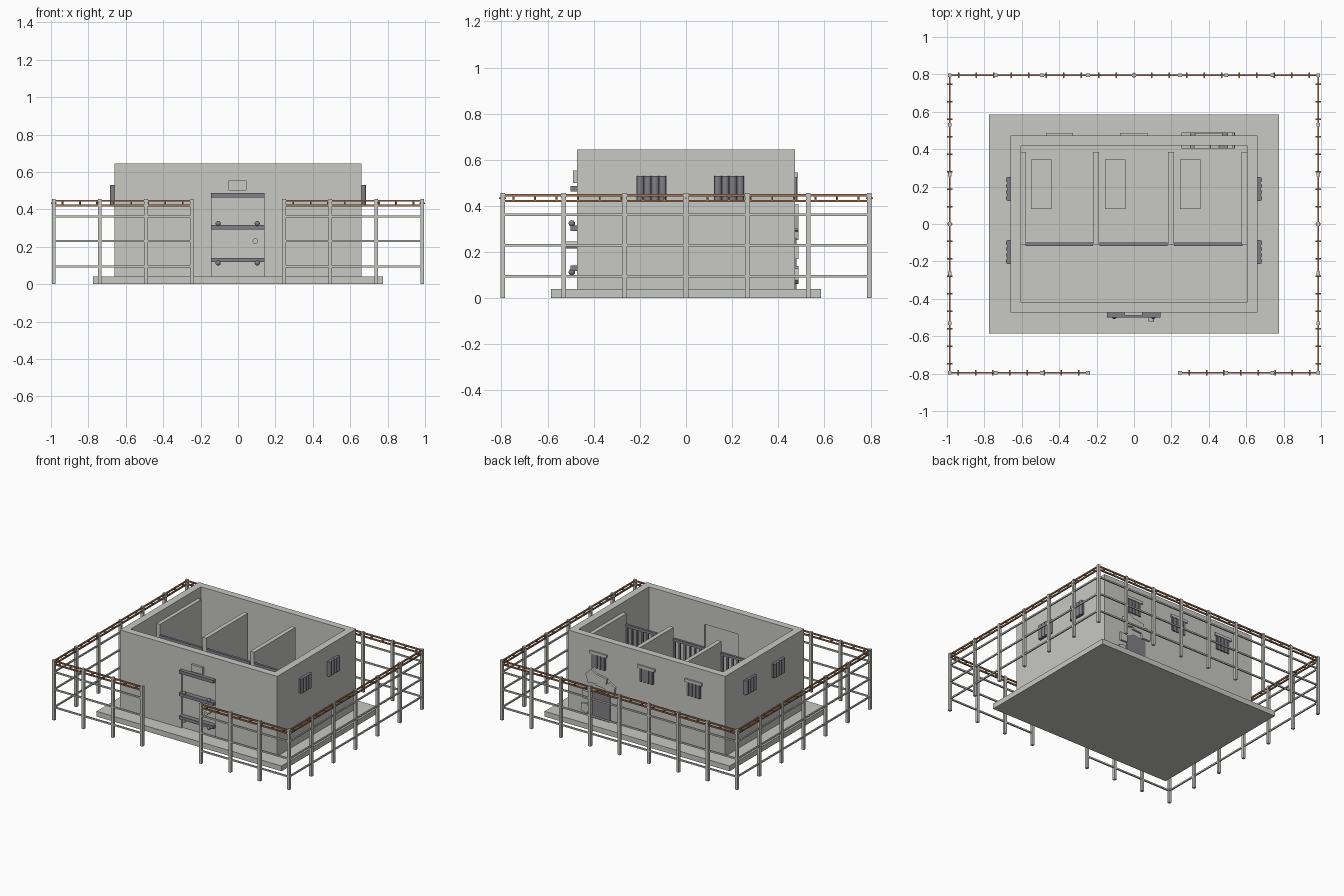
import bpy, bmesh, math, random
from mathutils import Matrix

random.seed(4)
default = bpy.data.objects.get("Cube")
if default:
    bpy.data.objects.remove(default, do_unlink=True)


def material(name, color):
    m = bpy.data.materials.new(name)
    m.use_nodes = True
    m.diffuse_color = (*color, 1)
    m.node_tree.nodes["Principled BSDF"].inputs["Base Color"].default_value = (*color, 1)
    return m


concrete = material("concrete grey", (0.58, 0.58, 0.55))
steel = material("dark steel", (0.215, 0.215, 0.245))
rust = material("rusty brown", (0.38, 0.18, 0.09))


class Part:
    """Collects primitives into one named object."""

    def __init__(self, name, mat):
        self.name, self.mat, self.bm = name, mat, bmesh.new()

    def box(self, x, y, z):
        size = [b - a for a, b in (x, y, z)]
        mid = [(a + b) / 2 for a, b in (x, y, z)]
        bmesh.ops.create_cube(self.bm, size=1, matrix=Matrix.Translation(mid) @ Matrix.Diagonal((*size, 1)))

    def block(self, x, y, z, w, d, h):
        self.box((x - w / 2, x + w / 2), (y - d / 2, y + d / 2), (z - h / 2, z + h / 2))

    def ball(self, x, y, z, r):
        bmesh.ops.create_uvsphere(self.bm, u_segments=12, v_segments=8, radius=r,
                                  matrix=Matrix.Translation((x, y, z)))

    def rod(self, x, y, z, r, length, turn=0.0):
        bmesh.ops.create_cone(self.bm, cap_ends=True, segments=16, radius1=r, radius2=r, depth=length,
                              matrix=Matrix.Translation((x, y, z)) @ Matrix.Rotation(turn, 4, "X"))

    def prism_y(self, outline, y0, y1):
        face = self.bm.faces.new([self.bm.verts.new((x, y0, z)) for x, z in outline])
        new = bmesh.ops.extrude_face_region(self.bm, geom=[face])["geom"]
        bmesh.ops.translate(self.bm, verts=[v for v in new if isinstance(v, bmesh.types.BMVert)],
                            vec=(0, y1 - y0, 0))

    def done(self, smooth=False):
        bmesh.ops.recalc_face_normals(self.bm, faces=self.bm.faces)
        mesh = bpy.data.meshes.new(self.name)
        self.bm.to_mesh(mesh)
        self.bm.free()
        mesh.materials.append(self.mat)
        obj = bpy.data.objects.new(self.name, mesh)
        bpy.context.collection.objects.link(obj)
        if smooth:
            bpy.ops.object.select_all(action="DESELECT")
            obj.select_set(True)
            bpy.context.view_layer.objects.active = obj
            bpy.ops.object.shade_smooth_by_angle()
        return obj


# Floor slab
slab = Part("floor_slab", concrete)
slab.box((-0.775, 0.775), (-0.585, 0.585), (0, 0.04))
slab.done()

# Outer walls: one solid ring, open to the sky, with a doorway cut through
OX, OY, IX, IY, TOP = 0.66, 0.473, 0.605, 0.42, 0.645
walls = Part("outer_walls", concrete)
loops = []
for x, y, z in ((OX, OY, 0.04), (OX, OY, TOP), (IX, IY, TOP), (IX, IY, 0.04)):
    loops.append([walls.bm.verts.new((sx * x, sy * y, z)) for sx, sy in ((-1, -1), (1, -1), (1, 1), (-1, 1))])
for i in range(4):
    a, b = loops[i], loops[(i + 1) % 4]
    for j in range(4):
        k = (j + 1) % 4
        walls.bm.faces.new((a[j], a[k], b[k], b[j]))
wall_obj = walls.done()
cutter = Part("doorway_cutter", concrete)
cutter.box((-0.143, 0.14), (-0.6, -0.3), (0, 0.486))
cutter_obj = cutter.done()
cutter_obj.hide_render = True
doorway = wall_obj.modifiers.new("doorway", "BOOLEAN")
doorway.operation, doorway.object = "DIFFERENCE", cutter_obj
bpy.context.view_layer.objects.active = wall_obj
bpy.ops.object.modifier_apply(modifier=doorway.name)
bpy.data.objects.remove(cutter_obj, do_unlink=True)

# Cell partitions
partitions = Part("cell_partitions", concrete)
for x in (-0.593, -0.203, 0.197, 0.591):
    partitions.box((x - 0.016, x + 0.016), (-0.11, 0.385), (0.04, 0.57))
partitions.done()

# Cell fronts with bars, and beds
bars, beds = Part("cell_bars", steel), Part("cell_beds", concrete)
for x0, x1 in ((-0.58, -0.22), (-0.185, 0.18), (0.215, 0.58)):
    mid, width = (x0 + x1) / 2, x1 - x0
    for z in (0.06, 0.27, 0.48):
        bars.block(mid, -0.108, z, width, 0.018, 0.02)
    for i in range(9):
        bars.block(x0 + 0.01 + (width - 0.02) * i / 8, -0.108, 0.265, 0.014, 0.012, 0.43)
    beds.box((x0 + 0.03, x0 + 0.14), (0.08, 0.345), (0.04, 0.13))
bars.done()
beds.done()

# Entrance door, set back slightly in its doorway
door = Part("entrance_door", concrete)
door.box((-0.143, 0.14), (-0.462, -0.432), (0.04, 0.486))
door.done()
bands = Part("door_bands", steel)
for z in (0.475, 0.304, 0.129):
    bands.box((-0.145, 0.142), (-0.5, -0.46), (z - 0.012, z + 0.012))
bands.done()
bolts = Part("door_bolts", steel)
for x in (-0.106, 0.103):
    for z in (0.324, 0.113):
        bolts.ball(x, -0.495, z, 0.014)
bolts.done(smooth=True)
knob = Part("door_knob", concrete)
knob.rod(0.093, -0.49, 0.23, 0.015, 0.064, math.pi / 2)
knob.done(smooth=True)
plaque = Part("door_plaque", concrete)
plaque.box((-0.05, 0.045), (-0.49, -0.47), (0.5, 0.553))
plaque.done()

# Side windows: closely set round bars on a dark plate
side = Part("side_windows", steel)
for s in (-1, 1):
    for y in (-0.15, 0.187):
        side.block(s * 0.664, y, 0.476, 0.024, 0.13, 0.107)
        for i in range(4):
            side.rod(s * 0.669, y + (i - 1.5) * 0.0325, 0.476, 0.0165, 0.108)
side.done(smooth=True)

# Back windows with lintels
back, lintels = Part("back_windows", steel), Part("back_window_lintels", concrete)
for x in (-0.398, -0.002, 0.40):
    back.block(x, 0.475, 0.473, 0.12, 0.008, 0.1)
    for i in range(4):
        back.block(x + (i - 1.5) * 0.03, 0.478, 0.473, 0.013, 0.012, 0.105)
    lintels.block(x, 0.478, 0.534, 0.146, 0.016, 0.02)
back.done()
lintels.done()

# Breach in the back wall, with broken stones around it
breach = Part("breach_opening", steel)
breach.prism_y([(0.30, 0.04), (0.47, 0.04), (0.46, 0.23), (0.40, 0.26), (0.30, 0.24)], 0.417, 0.479)
breach.done()
stones = Part("broken_stones", concrete)
for x, z, r, sides in ((0.45, 0.35, 0.07, 5), (0.37, 0.33, 0.065, 4), (0.30, 0.30, 0.06, 5),
                       (0.495, 0.20, 0.048, 4), (0.505, 0.10, 0.045, 5)):
    turn = random.random()
    outline = []
    for i in range(sides):
        a, rr = turn + i * math.tau / sides, r * random.uniform(0.75, 1)
        outline.append((x + rr * math.cos(a), z + rr * math.sin(a)))
    stones.prism_y(outline, 0.405, 0.488)
stones.done()

# Perimeter fence: posts, rails and barbed wire
FX, FY, GAP = 0.985, 0.795, 0.25
posts, rails = Part("fence_posts", concrete), Part("fence_rails", concrete)
wire = Part("barbed_wire", rust)
spots = set()
for i in range(9):
    x = round(-FX + i * FX / 4, 3)
    spots.add((x, FY))
    if abs(x) > 0.2:
        spots.add((x, -FY))
for i in range(7):
    for s in (-1, 1):
        spots.add((s * FX, round(-FY + i * FY / 3, 3)))
for x, y in sorted(spots):
    posts.block(x, y, 0.2275, 0.02, 0.02, 0.455)
posts.done()


def fence_run(start, end, fixed, along_x):
    mid, length = (start + end) / 2, end - start

    def bar(part, pos, z, long, deep, high):
        if along_x:
            part.block(pos, fixed, z, long, deep, high)
        else:
            part.block(fixed, pos, z, deep, long, high)

    for z in (0.095, 0.23, 0.362):
        bar(rails, mid, z, length, 0.01, 0.011)
    for z in (0.421, 0.446):
        bar(wire, mid, z, length, 0.01, 0.01)
    count = round(length / 0.095)
    for i in range(count):
        pos = start + (i + 0.5) * length / count
        bar(wire, pos, 0.433, 0.008, 0.008, 0.03)
        bar(wire, pos, 0.433, 0.008, 0.03, 0.008)


fence_run(-FX, FX, FY, True)
fence_run(-FX, -GAP, -FY, True)
fence_run(GAP, FX, -FY, True)
fence_run(-FY, FY, -FX, False)
fence_run(-FY, FY, FX, False)
rails.done()
wire.done()
